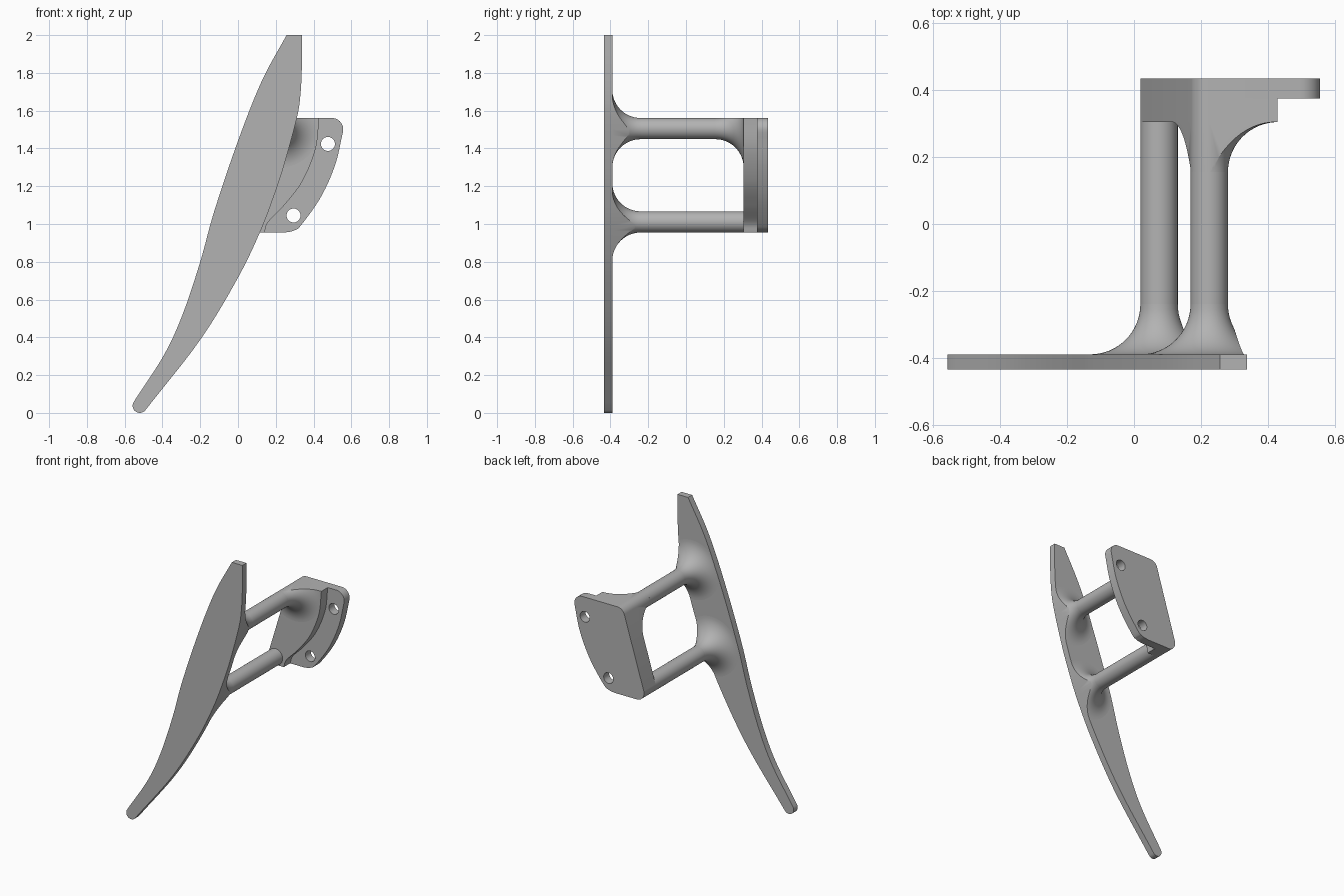
import bpy, bmesh
from math import sin, cos, pi, radians
from mathutils import Vector

cube = bpy.data.objects.get("Cube")
if cube:
    bpy.data.objects.remove(cube, do_unlink=True)

grey = bpy.data.materials.new("plain grey")
grey.use_nodes = True
COLOUR = (0.45, 0.45, 0.45, 1)
grey.diffuse_color = COLOUR
grey.node_tree.nodes["Principled BSDF"].inputs["Base Color"].default_value = COLOUR

# Shared dimensions
R = 0.056                      # post radius
FILLET = 0.15
UPPER, LOWER = (0.225, 1.505), (0.075, 1.011)
BLADE_FRONT, BLADE_BACK = -0.435, -0.39
BLOCK_FRONT, FLANGE_FRONT, BACK = 0.305, 0.375, 0.435
TOP, BOTTOM = UPPER[1] + R, LOWER[1] - R


def spline(points, steps=8):
    """Smooth curve through the points."""
    p = [Vector(q) for q in points]
    p = [2 * p[0] - p[1]] + p + [2 * p[-1] - p[-2]]
    out = []
    for a, b, c, d in zip(p, p[1:], p[2:], p[3:]):
        for i in range(steps):
            t = i / steps
            out.append(0.5 * (2 * b + (c - a) * t + (2 * a - 5 * b + 4 * c - d) * t * t
                              + (3 * b - a - 3 * c + d) * t ** 3))
    return out + [p[-2]]


def arc(centre, r, start, end, n=12):
    angles = [radians(start + (end - start) * i / n) for i in range(n + 1)]
    return [Vector((centre[0] + r * cos(a), centre[1] + r * sin(a))) for a in angles]


def finish(name, bm):
    bmesh.ops.remove_doubles(bm, verts=bm.verts, dist=1e-5)
    bmesh.ops.recalc_face_normals(bm, faces=bm.faces)
    mesh = bpy.data.meshes.new(name)
    bm.to_mesh(mesh)
    bm.free()
    mesh.materials.append(grey)
    ob = bpy.data.objects.new(name, mesh)
    bpy.context.collection.objects.link(ob)
    return ob


def prism(name, outline, y0, y1):
    """Extrude an x-z outline along y."""
    bm = bmesh.new()
    face = bm.faces.new([bm.verts.new((p[0], y0, p[1])) for p in outline])
    new = bmesh.ops.extrude_face_region(bm, geom=[face])["geom"]
    verts = [v for v in new if isinstance(v, bmesh.types.BMVert)]
    bmesh.ops.translate(bm, verts=verts, vec=(0, y1 - y0, 0))
    return finish(name, bm)


def lathe(name, centre, profile, sides=64):
    """Turn a (radius, y) profile about a line along y."""
    bm = bmesh.new()
    rings = [[bm.verts.new((centre[0] + r * cos(2 * pi * i / sides), y,
                            centre[1] + r * sin(2 * pi * i / sides)))
              for i in range(sides)] for r, y in profile]
    for a, b in zip(rings, rings[1:]):
        for i in range(sides):
            j = (i + 1) % sides
            bm.faces.new((a[i], a[j], b[j], b[i]))
    bm.faces.new(rings[0])
    bm.faces.new(rings[-1])
    return finish(name, bm)


def boolean(ob, cutter, operation):
    """Apply a boolean and discard the cutter."""
    mod = ob.modifiers.new("cut", 'BOOLEAN')
    mod.operation, mod.object, mod.solver = operation, cutter, 'EXACT'
    bpy.context.view_layer.update()
    graph = bpy.context.evaluated_depsgraph_get()
    mesh = bpy.data.meshes.new_from_object(ob.evaluated_get(graph))
    ob.modifiers.clear()
    ob.data = mesh
    bpy.data.objects.remove(cutter, do_unlink=True)


def flare(name, centre, wall, direction, outline):
    """Concave fillet from a post onto a wall, trimmed to the wall's outline."""
    profile = []
    for i in range(17):
        a = pi / 2 * i / 16
        profile.append((R + FILLET * (1 - cos(a)), wall + direction * FILLET * (1 - sin(a))))
    ob = lathe(name, centre, profile)
    ends = sorted((wall - direction * 0.02, wall + direction * (FILLET + 0.02)))
    boolean(ob, prism("trim", outline, *ends), 'INTERSECT')
    return ob


# Blade outline: outer edge, rounded tip, inner edge
outer_edge = spline([(0.257, 2), (0.125, 1.755), (0, 1.44), (-0.125, 1.07),
                     (-0.2, 0.8), (-0.29, 0.53), (-0.39, 0.31), (-0.552, 0.059)])
tip = arc((-0.52, 0.038), 0.038, 147, 322)
inner_edge = spline([(-0.49, 0.015), (-0.2, 0.387), (0, 0.716), (0.12, 0.965), (0.193, 1.156),
                     (0.245, 1.315), (0.31, 1.555), (0.33, 1.68), (0.338, 1.83), (0.338, 2)])
blade_outline = outer_edge[:-1] + tip + inner_edge[1:]

# Mount outlines: the slanted side wraps both posts
slanted_side = arc(UPPER, R, 90, 163) + arc(LOWER, R, 163, 270)
block_edge = spline([(0.14, BOTTOM), (0.16, 1.01), (0.245, 1.10), (0.34, 1.225),
                     (0.41, 1.395), (0.43, TOP)])
flange_edge = (spline([(0.25, BOTTOM), (0.295, 0.965), (0.335, 0.995), (0.44, 1.145),
                       (0.515, 1.315), (0.555, 1.485)])
               + arc((0.497, TOP - 0.06), 0.06, 0, 90))
block_outline = slanted_side + block_edge
flange_outline = slanted_side + flange_edge

parts = [prism("blade", blade_outline, BLADE_FRONT, BLADE_BACK),
         prism("mount_block", block_outline, BLOCK_FRONT, FLANGE_FRONT)]

# Flange with two screw holes
flange = prism("mount_flange", flange_outline, FLANGE_FRONT, BACK)
for hole in ((0.476, 1.424), (0.294, 1.045)):
    boolean(flange, lathe("drill", hole, [(0.037, 0.3), (0.037, 0.5)], 40), 'DIFFERENCE')
parts.append(flange)

# Posts and their flares
start = BLADE_BACK + FILLET
parts += [
    lathe("upper_post", UPPER, [(R, start), (R, BLOCK_FRONT - FILLET)]),
    lathe("lower_post", LOWER, [(R, start), (R, BLOCK_FRONT)]),
    flare("upper_blade_flare", UPPER, BLADE_BACK, 1, blade_outline),
    flare("lower_blade_flare", LOWER, BLADE_BACK, 1, blade_outline),
    flare("upper_mount_flare", UPPER, BLOCK_FRONT, -1, block_outline),
]

# Smooth curved sides, keep hard edges
bpy.ops.object.select_all(action='DESELECT')
for ob in parts:
    ob.select_set(True)
bpy.context.view_layer.objects.active = parts[0]
bpy.ops.object.shade_smooth_by_angle(angle=radians(30))
